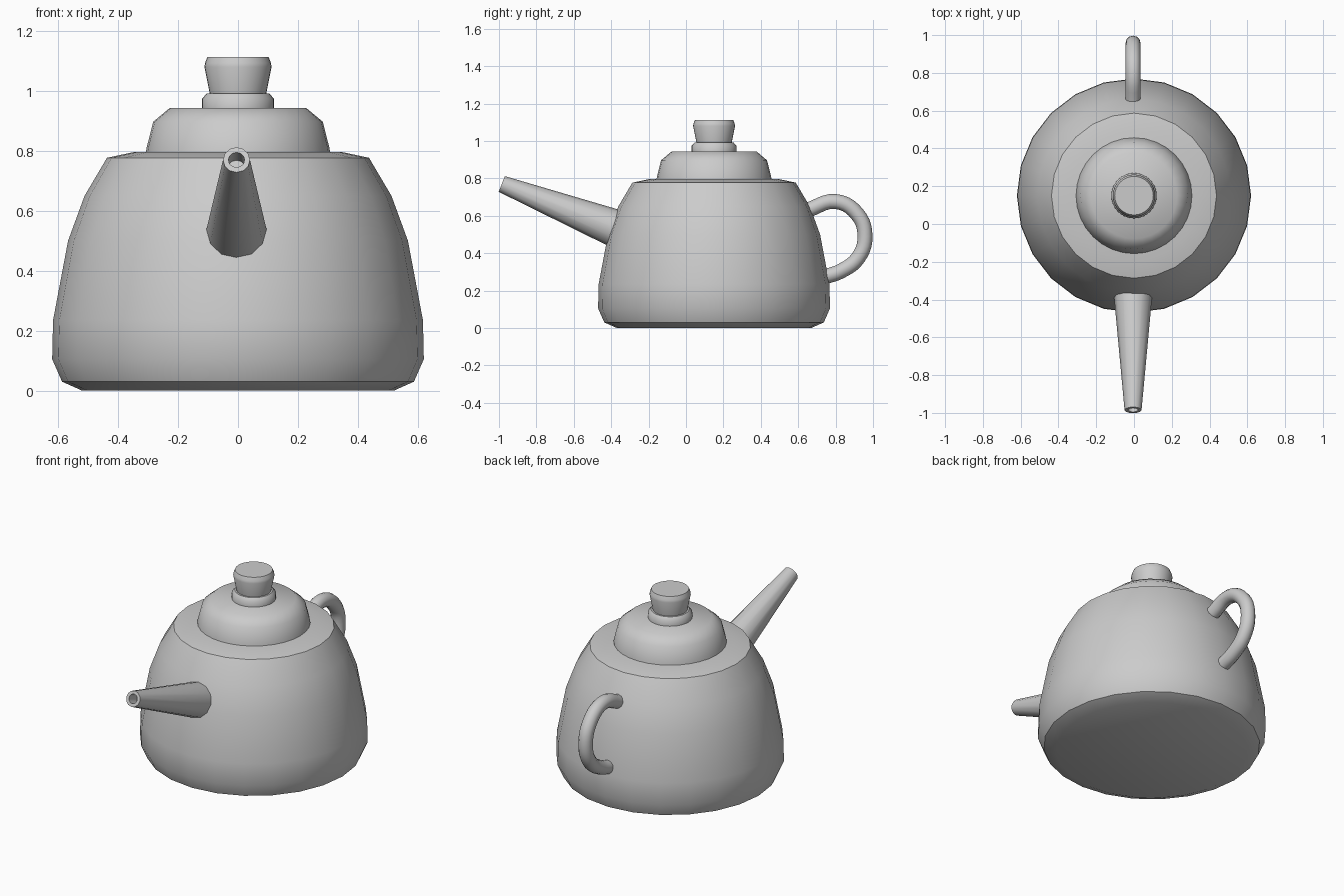
import bpy, bmesh
from math import pi, sin, cos, radians
from mathutils import Vector

cube = bpy.data.objects.get("Cube")
if cube:
    bpy.data.objects.remove(cube, do_unlink=True)

POT_Y = 0.15

metal = bpy.data.materials.new("plain grey")
metal.use_nodes = True
GREY = (0.6, 0.6, 0.6, 1)
metal.diffuse_color = GREY
metal.node_tree.nodes["Principled BSDF"].inputs["Base Color"].default_value = GREY


def finish(bm, name, angle=42):
    """Turn a bmesh into a smooth shaded object with sharp rims."""
    bmesh.ops.recalc_face_normals(bm, faces=bm.faces)
    mesh = bpy.data.meshes.new(name)
    bm.to_mesh(mesh)
    bm.free()
    mesh.materials.append(metal)
    obj = bpy.data.objects.new(name, mesh)
    bpy.context.collection.objects.link(obj)
    bpy.ops.object.select_all(action='DESELECT')
    obj.select_set(True)
    bpy.context.view_layer.objects.active = obj
    bpy.ops.object.shade_smooth_by_angle(angle=radians(angle))
    return obj


def skin(bm, rings):
    """Bridge successive vertex rings and cap both ends."""
    n = len(rings[0])
    for a, b in zip(rings, rings[1:]):
        for i in range(n):
            j = (i + 1) % n
            bm.faces.new((a[i], a[j], b[j], b[i]))
    bm.faces.new(rings[0])
    bm.faces.new(rings[-1])


def ring(bm, centre, u, v, r, sides):
    return [bm.verts.new(centre + r * (u * cos(t) + v * sin(t)))
            for t in (2 * pi * i / sides for i in range(sides))]


def lathe(name, profile, sides):
    """Revolve (radius, height) points about the pot's upright axis."""
    bm = bmesh.new()
    x, y = Vector((1, 0, 0)), Vector((0, 1, 0))
    skin(bm, [ring(bm, Vector((0, POT_Y, z)), x, y, r, sides) for r, z in profile])
    return finish(bm, name)


# Pot body
lathe("body", [(0.52, 0), (0.587, 0.03), (0.62, 0.105), (0.617, 0.235),
               (0.567, 0.5), (0.512, 0.65), (0.437, 0.777), (0.343, 0.797)], 24)

# Lid and knob
lathe("lid", [(0.308, 0.79), (0.305, 0.81), (0.283, 0.897), (0.228, 0.943)], 32)
lathe("knob_collar", [(0.12, 0.94), (0.12, 0.974), (0.104, 0.992)], 32)
lathe("knob", [(0.093, 0.985), (0.112, 1.08), (0.11, 1.093), (0.102, 1.113)], 32)

# Spout: tapered tube with a recessed mouth
tip, root = Vector((-0.005, -0.985, 0.77)), Vector((-0.005, -0.35, 0.522))
axis = (root - tip).normalized()
side = Vector((1, 0, 0))
up = side.cross(axis)
bm = bmesh.new()
skin(bm, [ring(bm, c, side, up, r, 12) for c, r in
          ((root, 0.104), (tip, 0.045), (tip, 0.027), (tip + axis * 0.08, 0.03))])
finish(bm, "spout")

# Handle: round tube swept along a smooth loop
curve = bpy.data.curves.new("handle_path", 'CURVE')
curve.dimensions = '3D'
curve.bevel_depth = 0.04
curve.bevel_resolution = 4
curve.resolution_u = 5
curve.use_fill_caps = True
path = [(0.65, 0.63), (0.80, 0.676), (0.915, 0.61), (0.957, 0.49),
        (0.92, 0.375), (0.83, 0.305), (0.73, 0.27)]
spline = curve.splines.new('BEZIER')
spline.bezier_points.add(len(path) - 1)
for point, (y, z) in zip(spline.bezier_points, path):
    point.co = (-0.005, y, z)
    point.handle_left_type = point.handle_right_type = 'AUTO'
swept = bpy.data.objects.new("handle_path", curve)
bpy.context.collection.objects.link(swept)
bpy.context.view_layer.update()
bm = bmesh.new()
bm.from_mesh(swept.to_mesh())
swept.to_mesh_clear()
bpy.data.objects.remove(swept, do_unlink=True)
bmesh.ops.remove_doubles(bm, verts=bm.verts, dist=0.0005)
finish(bm, "handle")
